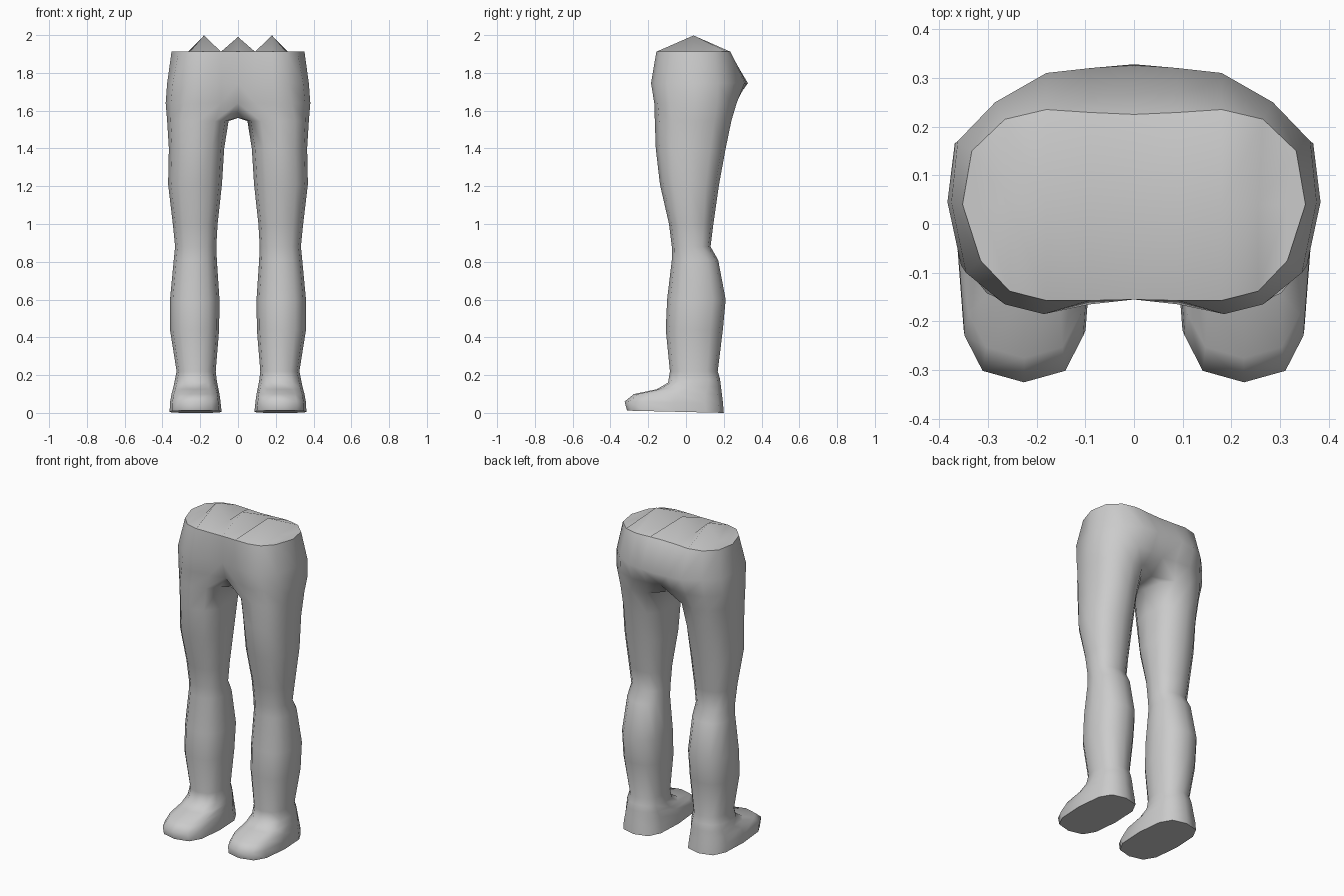
import bpy, bmesh, math

if "Cube" in bpy.data.objects:
    bpy.data.objects.remove(bpy.data.objects["Cube"], do_unlink=True)

grey = bpy.data.materials.new("plain_grey")
grey.use_nodes = True
GREY = (0.6, 0.6, 0.6, 1)
grey.diffuse_color = GREY
grey.node_tree.nodes["Principled BSDF"].inputs["Base Color"].default_value = GREY


def finish(name, bm, angle):
    """Turn a +x half into a mirrored, smooth-shaded object."""
    bmesh.ops.recalc_face_normals(bm, faces=bm.faces)
    me = bpy.data.meshes.new(name)
    bm.to_mesh(me)
    bm.free()
    ob = bpy.data.objects.new(name, me)
    bpy.context.collection.objects.link(ob)
    me.materials.append(grey)
    mirror = ob.modifiers.new("Mirror", 'MIRROR')
    mirror.use_axis[0] = True
    mirror.merge_threshold = 0.0005
    bpy.ops.object.select_all(action='DESELECT')
    ob.select_set(True)
    bpy.context.view_layer.objects.active = ob
    bpy.ops.object.modifier_apply(modifier="Mirror")
    bpy.ops.object.shade_smooth_by_angle(angle=math.radians(angle))
    return ob


def spow(v, e):
    return math.copysign(abs(v) ** e, v)


def leg_ring(bm, zf, zb, xi, xo, yf, yb, e=0.85):
    """12 points, starting at the inner front and running round the outside."""
    cx, rx, cy, ry = (xi + xo) / 2, (xo - xi) / 2, (yf + yb) / 2, (yb - yf) / 2
    ring = []
    for i in range(12):
        a = math.radians(240 + 30 * i)
        s = spow(math.sin(a), e)
        t = (1 + s) / 2
        ring.append(bm.verts.new((cx + rx * spow(math.cos(a), e), cy + ry * s,
                                  zf + (zb - zf) * t)))
    return ring


def half_ring(bm, z, pts):
    return [bm.verts.new((x, y, z)) for x, y in pts]


# half outlines from centre front, round the hip, to centre back
WAIST = [(0, -.155), (.09, -.157), (.18, -.157), (.255, -.138), (.315, -.075), (.352, .04),
         (.333, .15), (.265, .215), (.18, .235), (.09, .229), (0, .225)]
HIP = [(0, -.155), (.09, -.165), (.185, -.185), (.265, -.165), (.345, -.1), (.375, .045),
       (.362, .17), (.285, .25), (.18, .31), (.09, .32), (0, .328)]
SEAT = [(0, -.125), (.09, -.15), (.195, -.168), (.285, -.15), (.355, -.085), (.383, .045),
        (.368, .165), (.29, .235), (.19, .268), (.09, .265), (0, .25)]

# legs and hips in one skin
bm = bmesh.new()
halves = [half_ring(bm, z, p) for z, p in ((1.912, WAIST), (1.745, HIP), (1.64, SEAT))]
for a, b in zip(halves, halves[1:]):
    for i in range(10):
        bm.faces.new((a[i], a[i + 1], b[i + 1], b[i]))

# leg sections: front z, back z, inner x, outer x, front y, back y, squareness
SECTIONS = [
    (1.545, 1.545, .05, .375, -.165, .24, .85), (1.40, 1.40, .073, .366, -.16, .21, .85),
    (1.21, 1.21, .085, .37, -.138, .175, .85), (1.0, 1.0, .108, .345, -.09, .145, .85),
    (.88, .88, .115, .333, -.075, .13, .85), (.81, .81, .112, .34, -.075, .17, .85),
    (.60, .60, .098, .36, -.10, .21, .85), (.44, .44, .10, .36, -.107, .195, .85),
    (.22, .22, .118, .325, -.085, .168, .85), (.16, .18, .112, .335, -.095, .18, .8),
    (.125, .14, .105, .343, -.155, .185, .75), (.10, .10, .098, .352, -.275, .19, .7),
    (.06, .05, .092, .36, -.325, .196, .66), (.012, 0, .087, .362, -.312, .20, .66),
]
legs = [leg_ring(bm, *s) for s in SECTIONS]
for a, b in zip(legs, legs[1:]):
    for i in range(12):
        j = (i + 1) % 12
        bm.faces.new((a[i], a[j], b[j], b[i]))
bm.faces.new(legs[-1])

# hips to thigh, then the crotch strip between the legs
seat, thigh = halves[-1], legs[0]
for i in range(8):
    bm.faces.new((seat[i + 1], seat[i + 2], thigh[i + 1], thigh[i]))
inner = [thigh[8], thigh[9], thigh[10], thigh[11], thigh[0]]
centre = [seat[10]] + [bm.verts.new((0, v.co.y, 1.562)) for v in inner[1:4]] + [seat[0]]
for i in range(4):
    bm.faces.new((inner[i], inner[i + 1], centre[i + 1], centre[i]))
bm.faces.new((seat[0], seat[1], thigh[0]))
bm.faces.new((seat[10], seat[9], thigh[8]))
finish("legs_and_hips", bm, 65)

# waist cap with three low ridges
bm = bmesh.new()
rim = half_ring(bm, 1.912, WAIST)
mid = [bm.verts.new((WAIST[i][0], .04, z))
       for i, z in enumerate((1.99, 1.912, 1.998, 1.912, 1.912))]
for i in range(4):
    bm.faces.new((rim[i], rim[i + 1], mid[i + 1], mid[i]))
    bm.faces.new((mid[i], mid[i + 1], rim[9 - i], rim[10 - i]))
bm.faces.new((rim[4], rim[5], mid[4]))
bm.faces.new((rim[5], rim[6], mid[4]))
cap = finish("waist_cap", bm, 180)
# the open cap faces upward
if sum(p.normal.z for p in cap.data.polygons) < 0:
    cap.data.flip_normals()
